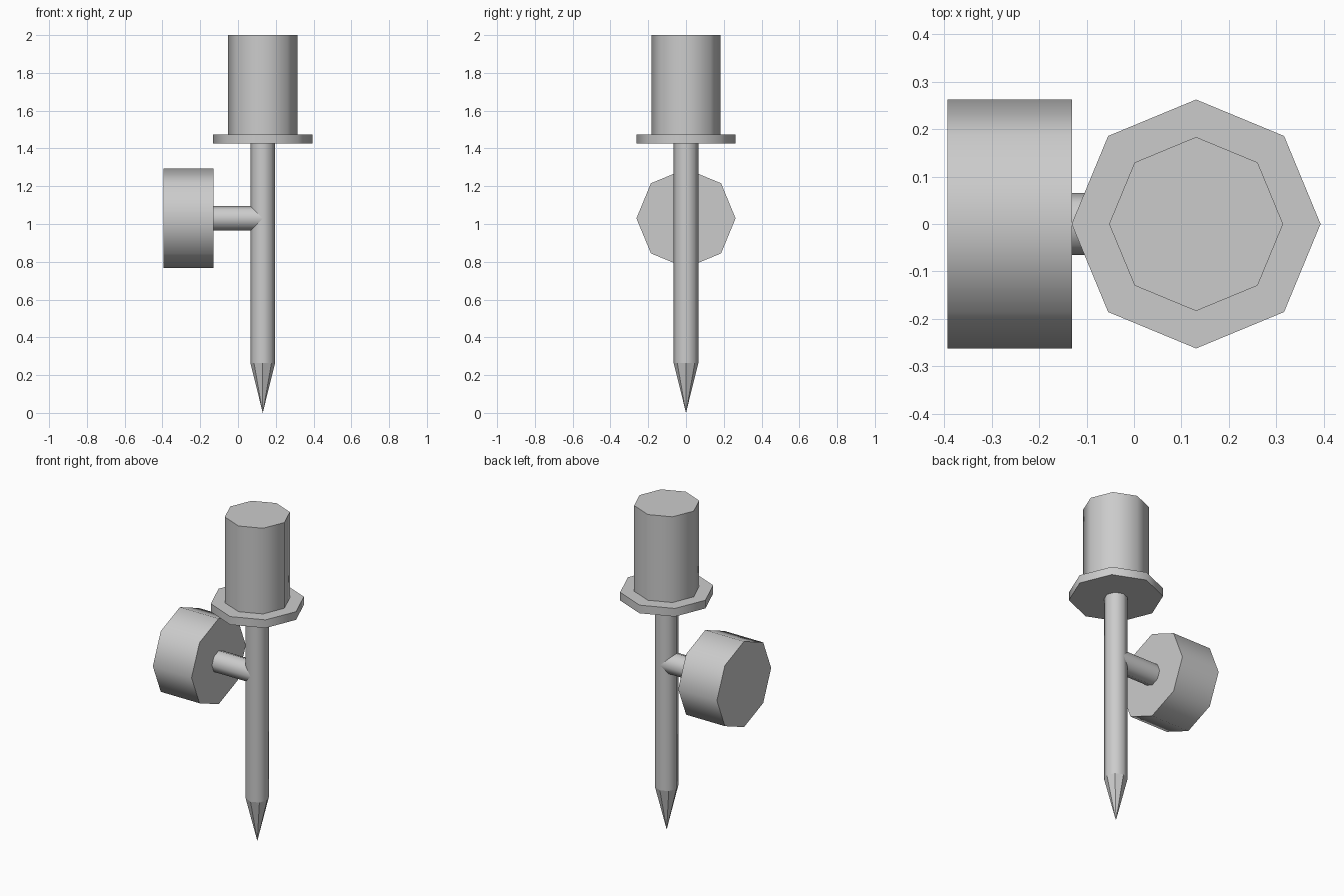
import bpy
from math import radians, pi

if "Cube" in bpy.data.objects:
    bpy.data.objects.remove(bpy.data.objects["Cube"])

CX = 0.131      # axis of the upright parts
ARM_Z = 1.03    # height of the side arm


def octagon(name, a, b, r, r_end=None, along_x=False, smooth=True):
    """Eight-sided prism or cone from a to b along z (or along x at arm height)."""
    mid = (a + b) / 2
    loc = (mid, 0, ARM_Z) if along_x else (CX, 0, mid)
    rot = (0, pi / 2, 0) if along_x else (0, 0, 0)
    bpy.ops.mesh.primitive_cone_add(vertices=8, radius1=r,
                                    radius2=r if r_end is None else r_end,
                                    depth=b - a, location=loc, rotation=rot)
    ob = bpy.context.object
    ob.name = name
    if smooth:
        bpy.ops.object.shade_smooth_by_angle(angle=radians(50))
    return ob


# Upright shaft with faceted point
octagon("point", 0.0, 0.265, 0.0, 0.0655, smooth=False)
octagon("shaft", 0.265, 1.425, 0.0655)

# Flange and handle on top
octagon("flange", 1.425, 1.475, 0.2625)
octagon("handle", 1.475, 2.0, 0.1835)

# Side arm with its knob
octagon("side_arm", -0.131, CX, 0.0655, along_x=True)
octagon("side_knob", -0.3935, -0.131, 0.2625, along_x=True)
